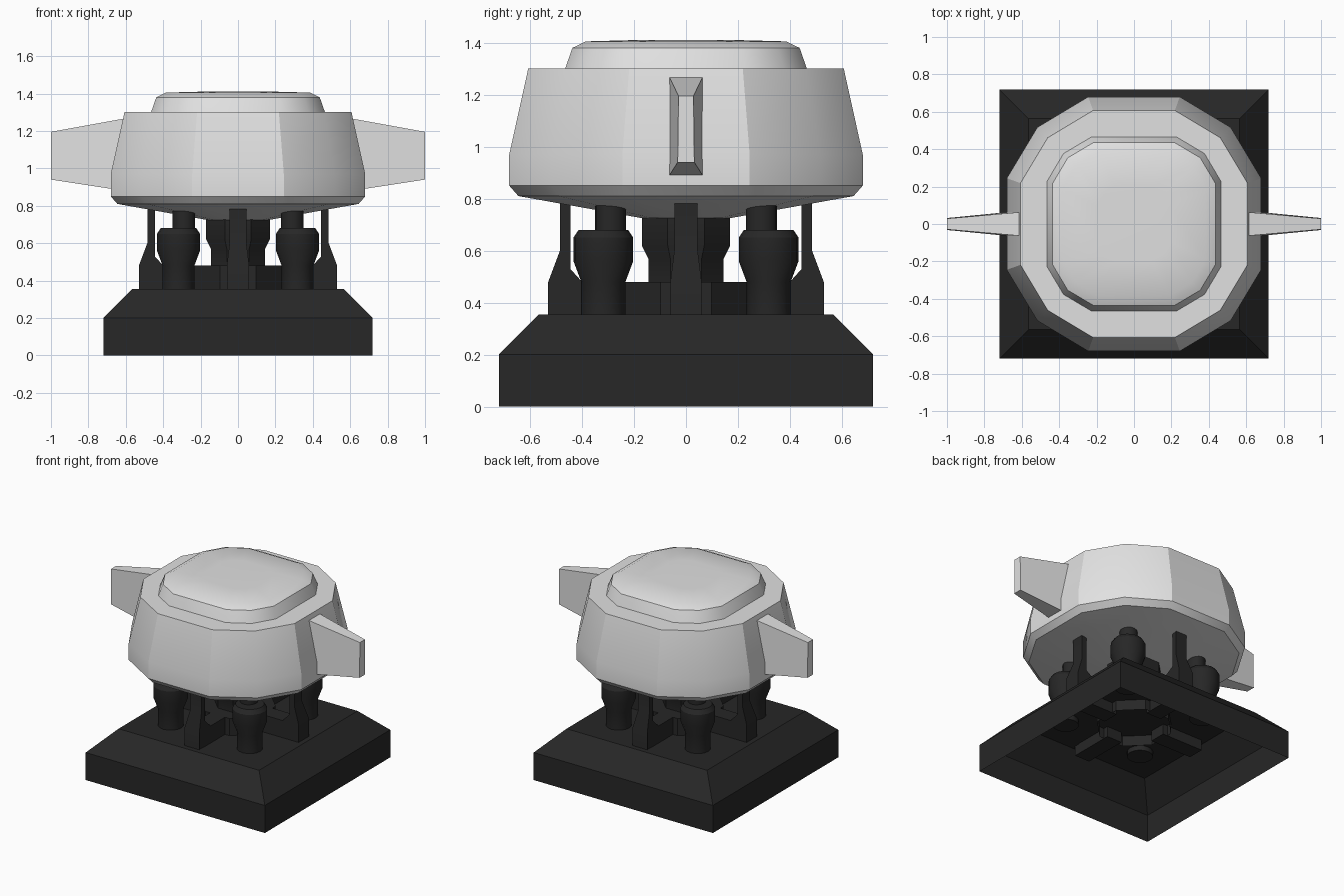
import bpy, bmesh, math

cube = bpy.data.objects.get("Cube")
if cube:
    bpy.data.objects.remove(cube, do_unlink=True)


def material(name, value):
    mat = bpy.data.materials.new(name)
    mat.use_nodes = True
    color = (value, value, value, 1)
    mat.diffuse_color = color
    mat.node_tree.nodes["Principled BSDF"].inputs["Base Color"].default_value = color
    return mat


LIGHT = material("light grey", 0.75)
DARK = material("charcoal", 0.02)


def finish(name, bm, mat, angle=30):
    bmesh.ops.recalc_face_normals(bm, faces=bm.faces)
    mesh = bpy.data.meshes.new(name)
    bm.to_mesh(mesh)
    bm.free()
    mesh.materials.append(mat)
    obj = bpy.data.objects.new(name, mesh)
    bpy.context.collection.objects.link(obj)
    bpy.ops.object.select_all(action="DESELECT")
    obj.select_set(True)
    bpy.context.view_layer.objects.active = obj
    bpy.ops.object.shade_smooth_by_angle(angle=math.radians(angle))
    return obj


def loft(name, rings, mat, bottom=True, top=True, angle=30):
    """Skin a stack of rings, each a list of 3D points."""
    bm = bmesh.new()
    loops = [[bm.verts.new(p) for p in ring] for ring in rings]
    n = len(loops[0])
    for a, b in zip(loops, loops[1:]):
        for i in range(n):
            j = (i + 1) % n
            bm.faces.new((a[i], a[j], b[j], b[i]))
    if bottom:
        bm.faces.new(loops[0][::-1])
    if top:
        bm.faces.new(loops[-1])
    return finish(name, bm, mat, angle)


def rect(hx, hy, z):
    return [(x, y, z) for x, y in ((-hx, -hy), (hx, -hy), (hx, hy), (-hx, hy))]


def circle(r, z, n, cx=0, cy=0, turn=0):
    steps = [2 * math.pi * i / n + turn for i in range(n)]
    return [(cx + r * math.cos(a), cy + r * math.sin(a), z) for a in steps]


def octagon(half_width, z):
    return circle(half_width / math.cos(math.pi / 8), z, 8, turn=math.pi / 8)


def rounded_square(r, z, side, corner):
    """Twelve sided outline: four flat sides and four two-facet corners."""
    ring = []
    for k in range(4):
        c, s = ((1, 0), (0, 1), (-1, 0), (0, -1))[k]
        for x, y in ((1, -side), (1, side), (corner, corner)):
            ring.append((r * (x * c - y * s), r * (x * s + y * c), z))
    return ring


# Hollow plinth, open underneath
loft("base_plinth", [rect(0.72, 0.72, 0), rect(0.72, 0.72, 0.2),
                     rect(0.565, 0.565, 0.355)], DARK, bottom=False)

# Central column with its wide foot, hollow from below
loft("core_foot", [octagon(0.235, 0.28), octagon(0.235, 0.48)], DARK, bottom=False)
loft("core_column", [octagon(0.145, 0.47), octagon(0.145, 0.57),
                     octagon(0.17, 0.62), octagon(0.17, 0.74)], DARK)

# Four upright fins on the arms of a cross
FIN = [(0.2, 0.28), (0.53, 0.28), (0.53, 0.48), (0.485, 0.6), (0.485, 0.79),
       (0.445, 0.79), (0.445, 0.6), (0.445, 0.53), (0.4, 0.48), (0.2, 0.48)]
for k, side in enumerate(("left", "back", "right", "front")):
    sides = [[(r, s * (0.06 if z < 0.5 else 0.045), z) for r, z in FIN] for s in (-1, 1)]
    fin = loft("fin_" + side, sides, DARK)
    fin.rotation_euler.z = k * math.pi / 2

# Four shock absorbers at the corners, with stubs set slightly inward
SHOCK = [(0.085, 0.32), (0.085, 0.48), (0.115, 0.56), (0.115, 0.65), (0.095, 0.68)]
for sx, xname in ((1, "left"), (-1, "right")):
    for sy, yname in ((-1, "front"), (1, "back")):
        label = yname + "_" + xname
        c, t = 0.318, 0.29
        loft("shock_" + label, [circle(r, z, 16, sx * c, sy * c) for r, z in SHOCK], DARK)
        loft("shock_stub_" + label,
             [circle(0.06, z, 16, sx * t, sy * t) for z in (0.66, 0.785)], DARK)

# Main head shell with shallow conical underside
HEAD = [(0.17, 0.725), (0.645, 0.81), (0.68, 0.85), (0.68, 0.97), (0.607, 1.3)]
loft("head_shell", [rounded_square(r, z, 0.36, 0.76) for r, z in HEAD], LIGHT, angle=29)

# Raised cap with a gently domed top
CAP = [(0.468, 1.29), (0.465, 1.3), (0.437, 1.38), (0.385, 1.405), (0.2, 1.41)]
loft("head_cap", [rounded_square(r, z, 0.49, 0.81) for r, z in CAP], LIGHT, angle=32)

# Tapered side ears
for s, side in ((1, "left"), (-1, "right")):
    rings = []
    for x, half, low, high in ((0.55, 0.076, 0.871, 1.277), (1.0, 0.032, 0.94, 1.195)):
        rings.append([(s * x, -half, low), (s * x, half, low),
                      (s * x, half * 0.9, high), (s * x, -half * 0.9, high)])
    loft("ear_" + side, rings, LIGHT)
